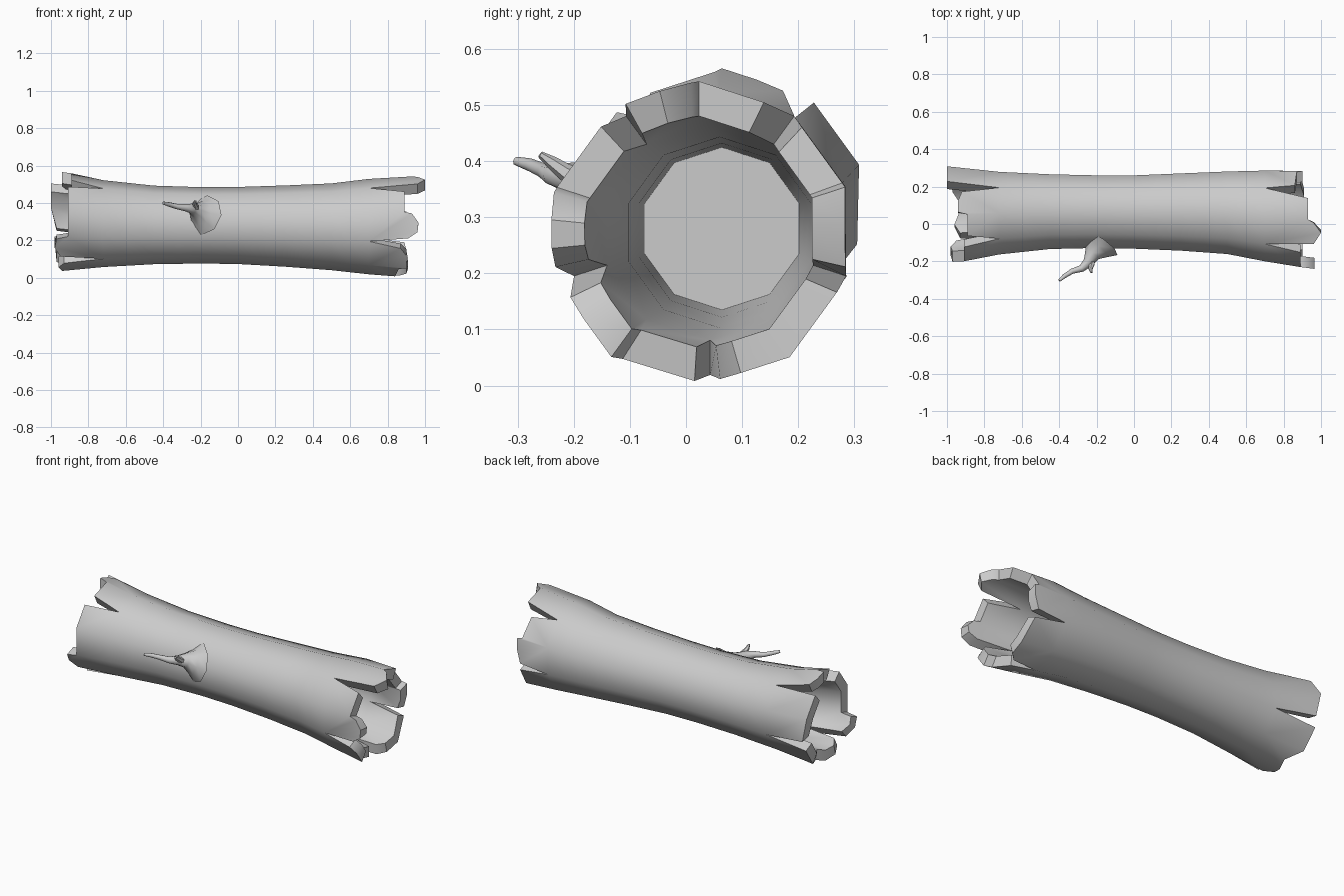
import bpy, bmesh, math
from mathutils import Vector

if "Cube" in bpy.data.objects:
    bpy.data.objects.remove(bpy.data.objects["Cube"])

SIDES = 10
# Log profile: x, centre y, centre z, radius
PROFILE = [(-1.0, .045, .308, .277), (-.9, .050, .301, .260), (-.72, .058, .29, .232),
           (-.45, .066, .283, .210), (-.2, .066, .281, .204), (0, .064, .280, .206),
           (.25, .064, .277, .217), (.5, .060, .273, .232), (.7, .043, .274, .255),
           (.85, .030, .270, .268), (1.0, .018, .270, .276)]
WALL = .062


def section(x):
    for a, b in zip(PROFILE, PROFILE[1:]):
        if x <= b[0]:
            t = (x - a[0]) / (b[0] - a[0])
            return [p + (q - p) * t for p, q in zip(a, b)][1:]
    return PROFILE[-1][1:]


def point(s, x, inset=0):
    """Point on the ten-sided log; s counts corners, 0 is at the top."""
    cy, cz, r = section(x)
    k = math.floor(s)

    def corner(i):
        a = math.pi / 2 + i * math.tau / SIDES
        return Vector((x, cy + (r - inset) * math.cos(a), cz + (r - inset) * math.sin(a)))
    return corner(k).lerp(corner(k + 1), s - k)


def finish(bm, name, angle):
    bmesh.ops.recalc_face_normals(bm, faces=bm.faces)
    me = bpy.data.meshes.new(name)
    bm.to_mesh(me)
    bm.free()
    ob = bpy.data.objects.new(name, me)
    bpy.context.collection.objects.link(ob)
    bpy.ops.object.select_all(action='DESELECT')
    ob.select_set(True)
    bpy.context.view_layer.objects.active = ob
    bpy.ops.object.shade_smooth_by_angle(angle=math.radians(angle))
    return ob


def bridge(bm, a, b):
    n = len(a)
    for i in range(n):
        bm.faces.new((a[i], a[(i + 1) % n], b[(i + 1) % n], b[i]))


# Hollow log: outer skin, two inner hollows, splintered teeth at both ends
bm = bmesh.new()


def ring(x, inset=0):
    return [bm.verts.new(point(i, x, inset)) for i in range(SIDES)]


def chain(xs, inset=0):
    rings = [ring(x, inset) for x in xs]
    for a, b in zip(rings, rings[1:]):
        bridge(bm, a, b)
    return rings


def tooth(base_out, base_in, start, span, pts):
    """Teeth run from corner to corner; pts are (position across, end x)."""
    outer = [bm.verts.new(point(start + s, x)) for s, x in pts]
    inner = [bm.verts.new(point(start + s, x, WALL)) for s, x in pts]
    for base, verts in ((base_out, outer), (base_in, inner)):
        for j in range(span):
            mid = [v for v, (s, x) in zip(verts, pts) if j <= s <= j + 1]
            bm.faces.new([base[(start + j) % SIDES]] + mid + [base[(start + j + 1) % SIDES]])
    b0, b1 = start % SIDES, (start + span) % SIDES
    o = [base_out[b0]] + outer + [base_out[b1]]
    n = [base_in[b0]] + inner + [base_in[b1]]
    for i in range(len(o) - 1):
        bm.faces.new((o[i], o[i + 1], n[i + 1], n[i]))


skin = chain([-.72, -.58, -.45, -.32, -.2, 0, .12, .25, .38, .5, .6, .7])
right = chain([.02, .25, .5, .7], WALL)
left = chain([-.02, -.2, -.45, -.72], WALL)
bm.faces.new(right[0])
bm.faces.new(left[0])

RIGHT_TEETH = [
    (-1, 2, [(.28, .93), (1, .93), (1.08, .96), (1.4, 1.0), (1.8, .96)]),
    (1, 2, [(.2, .89), (1, .89), (1.06, .93), (1.35, .965), (1.65, .96), (1.85, .91)]),
    (3, 2, [(.22, .87), (.5, .9), (1, .9), (1.1, .86), (1.9, .84)]),
    (5, 2, [(.2, .86), (.45, .9), (1, .91), (1.85, .89)]),
    (7, 2, [(.15, .88), (.6, .9), (1, .9), (1.06, .87), (1.8, .86)])]
LEFT_TEETH = [
    (-1, 2, [(.2, -.92), (.5, -.94), (.9, -.94), (1, -.89), (1.75, -.89)]),
    (1, 3, [(.2, -.91), (1, -.91), (2, -.91), (2.1, -.97), (2.45, -.98), (2.8, -.95)]),
    (4, 3, [(.2, -.93), (.6, -.96), (1, -.94), (1.4, -.92), (2, -.97), (2.8, -.98)]),
    (7, 2, [(.18, -.97), (1, -1.0), (1.8, -1.0)])]
for t in RIGHT_TEETH:
    tooth(skin[-1], right[-1], *t)
for t in LEFT_TEETH:
    tooth(skin[0], left[-1], *t)
finish(bm, "hollow_log", 42)


# Twig: tapered tubes, flared where they leave the log
def tube(name, path, sides=8):
    bm = bmesh.new()
    rings = []
    for i, (x, y, z, r) in enumerate(path):
        a, b = path[max(i - 1, 0)], path[min(i + 1, len(path) - 1)]
        q = (Vector(b[:3]) - Vector(a[:3])).to_track_quat('Z', 'X')
        rings.append([bm.verts.new(Vector((x, y, z)) + q @ Vector(
            (r * math.cos(k * math.tau / sides), r * math.sin(k * math.tau / sides), 0)))
            for k in range(sides)])
    for a, b in zip(rings, rings[1:]):
        bridge(bm, a, b)
    bm.faces.new(rings[0])
    bm.faces.new(rings[-1])
    finish(bm, name, 50)


tube("twig", [(-.18, -.105, .335, .11), (-.20, -.135, .345, .07), (-.225, -.165, .36, .042),
              (-.245, -.205, .37, .028), (-.28, -.238, .375, .019), (-.33, -.252, .382, .014),
              (-.37, -.277, .393, .012), (-.40, -.302, .4, .008)])
tube("side_twig", [(-.23, -.185, .365, .024), (-.225, -.215, .38, .016),
                   (-.232, -.238, .397, .012), (-.228, -.26, .412, .006)], 6)
